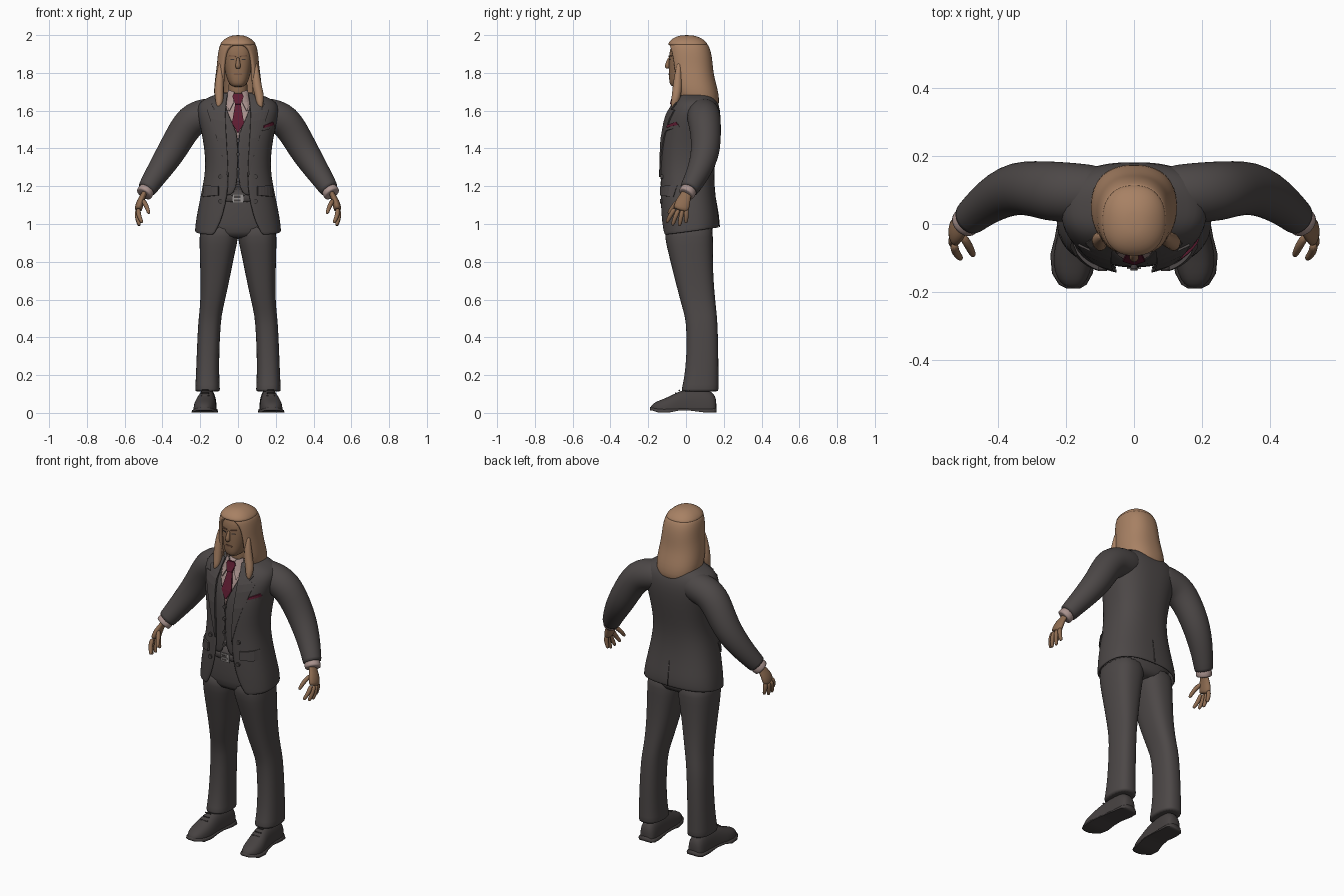
import bpy, math
from mathutils import Vector

P = 0.8  # superellipse power for body sections


def material(name, rgb):
    m = bpy.data.materials.new(name)
    m.diffuse_color = (*rgb, 1)
    return m


SUIT = material("charcoal cloth", (.073, .064, .063))
DARK = material("dark trim", (.04, .034, .033))
SHOE = material("shoe leather", (.062, .054, .053))
HAIR = material("blond hair", (.39, .22, .127))
SKIN = material("skin", (.27, .15, .083))
LIPS = material("shaded skin", (.19, .095, .056))
SHIRT = material("shirt cloth", (.40, .29, .27))
TIE = material("burgundy silk", (.115, .012, .032))
METAL = material("buckle metal", (.32, .30, .29))


def loft(name, rings, mat, closed=True, bottom=True, top=True, sub=1, thick=0, mirror=False, smooth=True):
    """Skin a list of rings; optional mirror, thickness and subdivision."""
    n = len(rings[0])
    verts = [p for r in rings for p in r]
    faces = []
    for i in range(len(rings) - 1):
        for j in range(n if closed else n - 1):
            k = (j + 1) % n
            faces.append((i * n + j, i * n + k, (i + 1) * n + k, (i + 1) * n + j))
    if bottom:
        faces.append(tuple(reversed(range(n))))
    if top:
        faces.append(tuple(range(len(verts) - n, len(verts))))
    me = bpy.data.meshes.new(name)
    me.from_pydata(verts, [], faces)
    me.materials.append(mat)
    for f in me.polygons:
        f.use_smooth = smooth
    ob = bpy.data.objects.new(name, me)
    bpy.context.collection.objects.link(ob)
    if mirror:
        m = ob.modifiers.new("mirror", 'MIRROR')
        m.use_mirror_merge = False
    if thick:
        s = ob.modifiers.new("thickness", 'SOLIDIFY')
        s.thickness, s.offset = thick, -1
    if sub:
        s = ob.modifiers.new("smooth", 'SUBSURF')
        s.levels = s.render_levels = sub
    return ob


def section(z, w, yf, yb, gap=None, tilt=0, n=32, xc=0, p=P):
    """Horizontal superellipse ring, counter-clockwise from the front, optionally open there."""
    yc, d = (yf + yb) / 2, (yb - yf) / 2
    t0 = 0 if gap is None else math.copysign(math.asin((abs(gap) / w) ** (1 / p)), gap)
    pts = []
    for i in range(n):
        t = 2 * math.pi * i / n if gap is None else t0 + (2 * math.pi - 2 * t0) * i / (n - 1)
        s, c = math.sin(t), math.cos(t)
        y = yc - d * math.copysign(abs(c) ** p, c)
        pts.append((xc + w * math.copysign(abs(s) ** p, s), y, z + tilt * y))
    return pts


def tube(name, pts, mat, flat=1, n=16, **kw):
    """Round tube through (x, y, z, radius); flat squeezes it sideways."""
    c = [Vector(p[:3]) for p in pts]
    rings = []
    for i, p in enumerate(pts):
        t = (c[min(i + 1, len(c) - 1)] - c[max(i - 1, 0)]).normalized()
        v = Vector((0, 1, 0))
        v = (v - v.dot(t) * t).normalized()
        u = v.cross(t)
        ang = [2 * math.pi * k / n for k in range(n)]
        rings.append([c[i] + p[3] * (u * math.cos(a) * flat + v * math.sin(a)) for a in ang])
    return loft(name, rings, mat, **kw)


def front_y(secs, x, z):
    """Front surface depth of a stack of sections."""
    z = min(max(z, secs[0][0]), secs[-1][0])
    for a, b in zip(secs, secs[1:]):
        if z <= b[0]:
            f = (z - a[0]) / (b[0] - a[0])
            w, yf, yb = [a[k] + f * (b[k] - a[k]) for k in (1, 2, 3)]
            break
    k = max(0, 1 - min(1, abs(x) / w) ** (2 / P)) ** (P / 2)
    return (yf + yb) / 2 - (yb - yf) / 2 * k


def patch(name, rows, secs, mat, off=.006, thick=.008, mirror=False, cols=6):
    """Plate draped on a front surface; rows run upward as (xa, za, xb, zb)."""
    rings = []
    for xa, za, xb, zb in rows:
        r = []
        for i in range(cols):
            f = i / (cols - 1)
            x, z = xa + f * (xb - xa), za + f * (zb - za)
            r.append((x, front_y(secs, x, z) - off, z))
        rings.append(r)
    return loft(name, rings, mat, closed=False, bottom=False, top=False, sub=0,
                thick=thick, mirror=mirror, smooth=False)


def button(name, x, z, secs, r, mirror=False):
    y = front_y(secs, x, z)
    rings = [[(x + r * math.cos(a), yy, z + r * math.sin(a)) for a in [k * math.pi / 6 for k in range(12)]]
             for yy in (y + .004, y - .008)]
    loft(name, rings, SHOE, sub=0, mirror=mirror, smooth=False)


# --- trousers: hips and mirrored legs ---
hips = [(.92, .13, -.09, .12), (.95, .195, -.112, .142), (1.03, .195, -.116, .148),
        (1.12, .172, -.114, .135), (1.2, .15, -.11, .12)]
loft("trouser_hips", [section(*s) for s in hips], SUIT)
legs = [(.112, .095, .226, -.025, .172), (.117, .095, .227, -.026, .173), (.18, .099, .224, -.01, .172),
        (.3, .10, .219, .003, .172), (.48, .092, .212, .003, .168), (.55, .08, .202, -.018, .16),
        (.65, .056, .198, -.045, .15), (.75, .036, .20, -.07, .144), (.85, .016, .203, -.095, .143),
        (.93, -.004, .205, -.114, .143), (1.02, -.004, .198, -.114, .143)]
loft("trouser_leg", [section(z, (b - a) / 2, f, k, n=24, xc=(a + b) / 2) for z, a, b, f, k in legs], SUIT, mirror=True)

# --- belt and buckle ---
loft("belt", [section(z, .176, -.121, .138) for z in (1.115, 1.12, 1.148, 1.153)], SHOE)
belt = [(1.1, .176, -.121, .138), (1.17, .176, -.121, .138)]
patch("buckle_frame", [(-.028, 1.11, .028, 1.11), (-.028, 1.158, .028, 1.158)], belt, METAL)
patch("buckle_opening", [(-.02, 1.118, .014, 1.118), (-.02, 1.15, .014, 1.15)], belt, SHOE, off=.009)
patch("buckle_pin", [(-.02, 1.131, .02, 1.131), (-.02, 1.137, .02, 1.137)], belt, METAL, off=.012)

# --- shoes ---
shoe = [(-.19, .178, .012, .028), (-.178, .18, .034, .048), (-.145, .181, .053, .066), (-.09, .178, .061, .085),
        (-.04, .17, .056, .115), (.02, .165, .05, .13), (.1, .162, .05, .13), (.145, .16, .047, .11), (.162, .16, .03, .07)]


def shoe_ring(y, xc, hw, top, low):
    ang = [2 * math.pi * k / 20 for k in range(20)]
    return [(xc + hw * math.copysign(abs(math.cos(a)) ** .8, math.cos(a)), y,
             low + (top - low) * max(0, math.sin(a)) ** .8) for a in ang]


loft("shoe_upper", [shoe_ring(y, x, w, h, .015) for y, x, w, h in shoe], SHOE, mirror=True)
loft("shoe_sole", [shoe_ring(y, x, w + .007, .03, .012 if -.05 < y < .09 else .002 + .01 * (y < -.16))
                   for y, x, w, h in shoe], SHOE, sub=0, mirror=True)
for k in range(3):
    tube("shoe_lace", [(.15 + .003 * k, -.075 + .02 * k, .091 + .014 * k, .004),
                       (.195 - .002 * k, -.075 + .02 * k, .091 + .014 * k, .004)], SHOE, n=6, sub=0, mirror=True)

# --- shirt, waistcoat, tie ---
shirt = [(1.4, .14, -.113, .1), (1.5, .15, -.106, .1), (1.58, .15, -.087, .1), (1.63, .11, -.066, .1),
         (1.66, .065, -.056, .09), (1.7, .055, -.045, .085)]
loft("shirt", [section(*s) for s in shirt], SHIRT)
vest = [(1.15, .15, -.122, .1, .038), (1.185, .15, -.126, .1, .004), (1.3, .14, -.128, .1, -.001),
        (1.4, .15, -.128, .1, -.001), (1.48, .165, -.121, .1, -.001), (1.56, .165, -.104, .1, .042),
        (1.62, .14, -.08, .1, .064), (1.66, .1, -.062, .09, .066)]
loft("waistcoat", [section(*s) for s in vest], SUIT, closed=False, bottom=False, top=False, thick=.008)
for z in (1.44, 1.37, 1.29, 1.215):
    button("waistcoat_button", 0, z, vest, .01)
patch("tie_blade", [(-.003, 1.485, .003, 1.485), (-.032, 1.535, .032, 1.535), (-.014, 1.64, .014, 1.64)],
      shirt, TIE, off=.014, cols=3)
patch("tie_knot", [(-.015, 1.635, .015, 1.635), (-.03, 1.675, .03, 1.675), (-.022, 1.692, .022, 1.692)],
      shirt, TIE, off=.022, thick=.02, cols=5)
patch("shirt_collar", [(.045, 1.6, .05, 1.6), (.025, 1.64, .065, 1.65), (.02, 1.7, .052, 1.71)],
      shirt, SHIRT, off=.012, mirror=True)

# --- jacket body, open at the front ---
coat = [(.957, .228, -.132, .172, .135, .13), (.965, .228, -.134, .175, .125, .13), (1.02, .223, -.137, .174, .092, .08),
        (1.1, .208, -.139, .163, .066, 0), (1.2, .187, -.139, .15, .05, 0), (1.3, .17, -.137, .15, .053, 0),
        (1.4, .178, -.137, .165, .06, 0), (1.5, .196, -.128, .18, .066, 0), (1.58, .216, -.104, .184, .069, 0),
        (1.63, .215, -.076, .175, .068, 0), (1.66, .185, -.055, .158, .064, 0), (1.68, .13, -.045, .14, .058, 0),
        (1.70, .085, -.042, .122, .054, 0)]
loft("jacket", [section(*s, n=40) for s in coat], SUIT, closed=False, bottom=False, top=False, thick=.012)
patch("jacket_lapel", [(.052, 1.25, .057, 1.25), (.056, 1.35, .085, 1.36), (.062, 1.45, .115, 1.46),
                       (.067, 1.54, .15, 1.56), (.068, 1.58, .165, 1.605), (.068, 1.59, .125, 1.606),
                       (.066, 1.6, .142, 1.635), (.062, 1.65, .11, 1.672), (.056, 1.69, .085, 1.695)],
      coat, SUIT, off=.007, thick=.008, mirror=True)
patch("pocket_flap", [(.105, 1.152, .188, 1.145), (.105, 1.2, .183, 1.205)], coat, SUIT, off=.012, thick=.012, mirror=True)
patch("breast_pocket", [(.13, 1.492, .192, 1.51), (.13, 1.51, .192, 1.528)], coat, SUIT, off=.006)
patch("pocket_square", [(.138, 1.508, .192, 1.524), (.14, 1.522, .188, 1.54)], coat, TIE, off=.008)
for z in (1.25, 1.12):
    button("jacket_button", .092, z, coat, .012, mirror=True)
tube("back_vent", [(0, .177, .985, .003), (0, .171, 1.05, .003), (0, .158, 1.13, .002)], SUIT, n=6, sub=0)

# --- sleeves, cuffs, hands ---
tube("sleeve", [(.06, .088, 1.60, .074), (.13, .092, 1.585, .084), (.20, .093, 1.573, .089), (.25, .097, 1.545, .088),
                (.292, .104, 1.49, .082), (.342, .106, 1.40, .078), (.39, .088, 1.325, .071), (.44, .055, 1.25, .06),
                (.482, .017, 1.185, .051), (.485, .015, 1.181, .051)], SUIT, n=24, mirror=True)
tube("shirt_cuff", [(.47, .028, 1.20, .045), (.497, .002, 1.16, .045), (.499, .0, 1.157, .045)], SHIRT, mirror=True)
tube("palm", [(.488, .01, 1.18, .028), (.502, -.003, 1.15, .029), (.517, -.015, 1.12, .04),
              (.526, -.025, 1.085, .043), (.528, -.03, 1.07, .036)], SKIN, flat=.5, mirror=True)
fingers = [((.527, -.058, 1.085), (.528, -.08, 1.05), (.51, -.1, 1.012)),
           ((.532, -.038, 1.08), (.536, -.056, 1.04), (.523, -.07, .998)),
           ((.532, -.018, 1.08), (.535, -.027, 1.035), (.524, -.034, .995)),
           ((.527, .002, 1.085), (.531, .002, 1.045), (.52, 0, 1.01)),
           ((.507, -.03, 1.13), (.485, -.064, 1.10), (.473, -.09, 1.06))]
for a, b, c in fingers:
    tip = Vector(c) + (Vector(c) - Vector(b)).normalized() * .006
    tube("finger", [(*a, .0135), (*b, .013), (*c, .0105), (*tip, .005)], SKIN, n=10, mirror=True)

# --- neck, head and face ---
tube("neck", [(0, .03, 1.62, .055), (0, .025, 1.7, .052), (0, .015, 1.78, .052)], SKIN)
head = [(1.725, .026, -.07, .0), (1.735, .042, -.084, .03), (1.76, .056, -.09, .06), (1.80, .068, -.09, .09),
        (1.84, .075, -.091, .1), (1.88, .078, -.089, .105), (1.92, .076, -.088, .1), (1.955, .062, -.07, .08),
        (1.975, .035, -.04, .05)]
loft("head", [section(*s) for s in head], SKIN)
tube("nose", [(0, -.085, 1.885, .008), (0, -.094, 1.86, .01), (0, -.100, 1.838, .016),
              (0, -.094, 1.822, .014)], SKIN, n=10)
patch("eyebrow", [(.012, 1.885, .05, 1.887), (.013, 1.891, .048, 1.894)], head, LIPS, off=.004, mirror=True)
patch("eye", [(.019, 1.867, .041, 1.868), (.021, 1.873, .039, 1.874)], head, DARK, off=.002, mirror=True)
patch("mouth", [(-.02, 1.788, .02, 1.788), (-.024, 1.793, .024, 1.793), (-.016, 1.798, .016, 1.798)], head, LIPS, off=.003)

# --- long hair: open curtain, closed crown and front locks ---
hair = [(1.645, .105, -.03, .166, .084, -.16), (1.66, .122, -.055, .176, .084, -.14), (1.70, .128, -.068, .174, .082, -.08),
        (1.74, .125, -.077, .160, .082, 0), (1.79, .119, -.086, .147, .082, 0), (1.84, .112, -.093, .142, .079, 0),
        (1.88, .109, -.096, .138, .074, 0), (1.92, .104, -.097, .13, .062, 0), (1.945, .097, -.096, .119, .04, 0),
        (1.957, .09, -.09, .11, .012, 0)]
loft("hair_curtain", [section(*s, p=.87) for s in hair], HAIR, closed=False, bottom=False, top=False, thick=.02)
crown = [(1.942, .085, -.08, .108), (1.948, .096, -.096, .117), (1.96, .09, -.093, .11), (1.977, .075, -.079, .093),
         (1.992, .05, -.053, .064), (2.0, .022, -.022, .03)]
loft("hair_crown", [section(*s, p=.87) for s in crown], HAIR)
for s, x in ((-1, .098), (1, .115)):
    tube("hair_lock", [(s * .092, -.035, 1.86, .01), (s * .096, -.042, 1.79, .02), (s * .1, -.045, 1.73, .026),
                       (s * (x + .002), -.052, 1.67, .025), (s * x, -.064, 1.635, .018),
                       (s * (x + .01), -.07, 1.615, .006)], HAIR, n=12)
